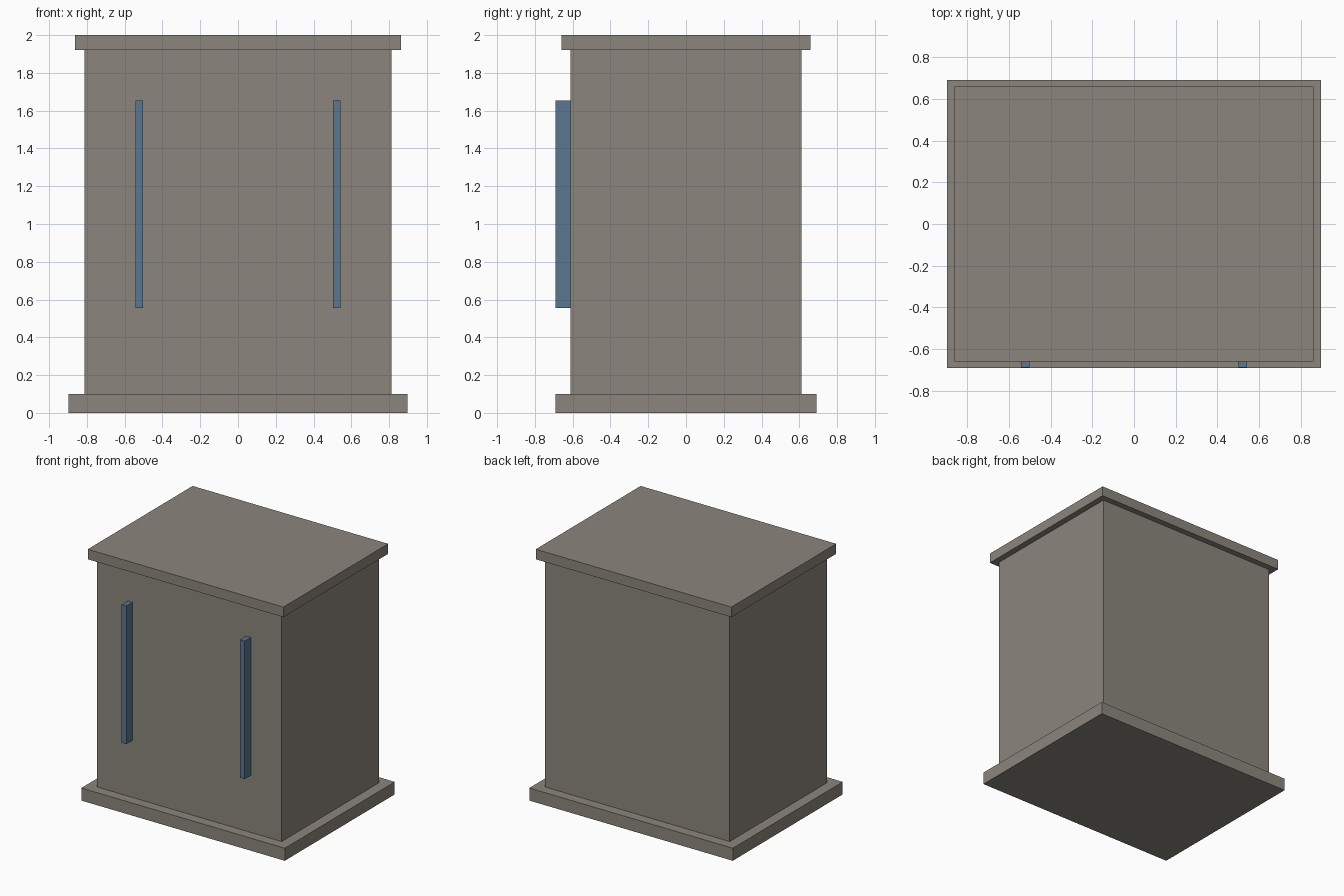
import bpy

cube = bpy.data.objects.get("Cube")
if cube:
    bpy.data.objects.remove(cube, do_unlink=True)


def make_material(name, colour):
    mat = bpy.data.materials.new(name)
    mat.use_nodes = True
    mat.diffuse_color = colour
    mat.node_tree.nodes["Principled BSDF"].inputs["Base Color"].default_value = colour
    return mat


def box(name, low, high, mat):
    """Add a box spanning two opposite corners."""
    size = [b - a for a, b in zip(low, high)]
    centre = [(a + b) / 2 for a, b in zip(low, high)]
    bpy.ops.mesh.primitive_cube_add(size=1, location=centre)
    obj = bpy.context.object
    obj.name = name
    obj.scale = size
    bpy.ops.object.transform_apply(location=False, rotation=False, scale=True)
    obj.data.materials.append(mat)
    return obj


grey = make_material("warm grey", (0.26, 0.235, 0.205, 1))
blue = make_material("steel blue", (0.10, 0.18, 0.28, 1))

# Stacked slabs: half width, half depth, bottom, top
for name, w, d, z0, z1 in (
    ("plinth", 0.897, 0.692, 0.0, 0.10),
    ("cabinet_body", 0.813, 0.612, 0.10, 1.92),
    ("top_cap", 0.862, 0.66, 1.92, 2.0),
):
    box(name, (-w, -d, z0), (w, d, z1), grey)

# Vertical door handles on the front
for name, side in (("right_handle", -1), ("left_handle", 1)):
    x = side * 0.522
    box(name, (x - 0.02, -0.69, 0.555), (x + 0.02, -0.61, 1.655), blue)
